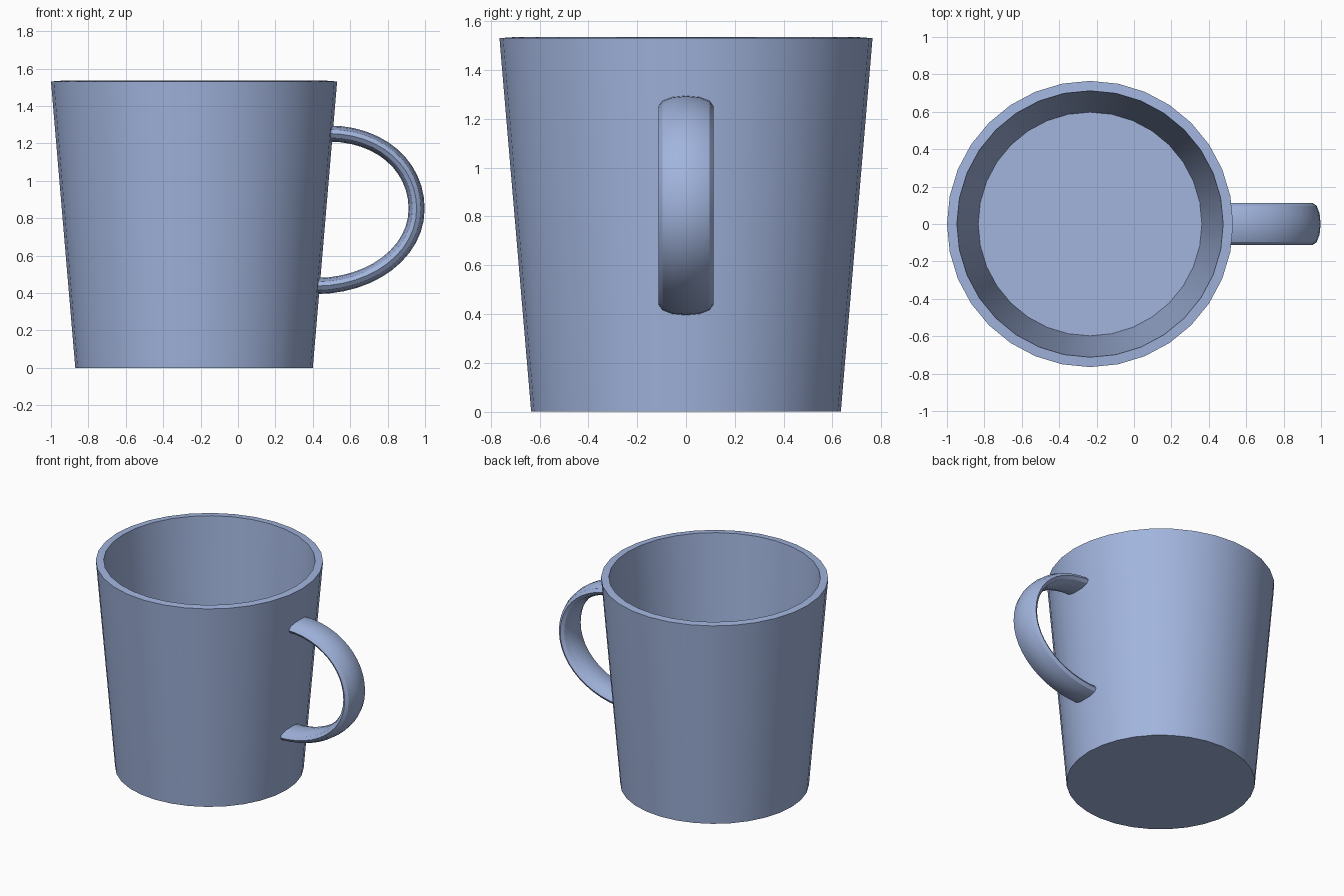
import bpy, bmesh
from math import cos, sin, tau
from mathutils import Vector
from mathutils.geometry import interpolate_bezier

if "Cube" in bpy.data.objects:
    bpy.data.objects.remove(bpy.data.objects["Cube"], do_unlink=True)

# Glaze colour
glaze = bpy.data.materials.new("pale_blue_glaze")
glaze.use_nodes = True
colour = (0.36, 0.46, 0.73, 1)
glaze.diffuse_color = colour
glaze.node_tree.nodes["Principled BSDF"].inputs["Base Color"].default_value = colour


def skin_rings(name, rings):
    """Join successive rings of points with quads and cap both ends."""
    bm = bmesh.new()
    loops = [[bm.verts.new(p) for p in ring] for ring in rings]
    for a, b in zip(loops, loops[1:]):
        for i in range(len(a)):
            j = (i + 1) % len(a)
            bm.faces.new((a[i], a[j], b[j], b[i]))
    bm.faces.new(loops[0])
    bm.faces.new(loops[-1])
    bmesh.ops.recalc_face_normals(bm, faces=bm.faces)
    mesh = bpy.data.meshes.new(name)
    bm.to_mesh(mesh)
    bm.free()
    mesh.materials.append(glaze)
    obj = bpy.data.objects.new(name, mesh)
    bpy.context.collection.objects.link(obj)
    bpy.ops.object.select_all(action='DESELECT')
    obj.select_set(True)
    bpy.context.view_layer.objects.active = obj
    bpy.ops.object.shade_smooth_by_angle(angle=tau / 12)
    return obj


# Mug body: outer wall, rim, inner wall and floor
CENTRE_X, SIDES = -0.235, 32
profile = [(0.635, 0), (0.765, 1.531), (0.712, 1.535), (0.598, 0.037)]
skin_rings("mug_body", [
    [(CENTRE_X + r * cos(tau * i / SIDES), r * sin(tau * i / SIDES), z)
     for i in range(SIDES)] for r, z in profile])

# Handle: flattened oval swept along a D-shaped path into the wall
HALF_WIDTH, HALF_THICK, OVAL_SIDES, STEPS = 0.112, 0.043, 12, 13
top, middle, bottom = Vector((0.48, 0, 1.253)), Vector((0.955, 0, 0.85)), Vector((0.41, 0, 0.437))
out, up = Vector((0.28, 0, 0)), Vector((0, 0, 0.23))
path = interpolate_bezier(top, top + out, middle + up, middle, STEPS)
path += interpolate_bezier(middle, middle - up, bottom + out * 1.1, bottom, STEPS)[1:]

rings = []
for k, point in enumerate(path):
    tangent = (path[min(k + 1, len(path) - 1)] - path[max(k - 1, 0)]).normalized()
    side = Vector((0, 1, 0))
    normal = tangent.cross(side)
    rings.append([point + side * HALF_WIDTH * cos(tau * i / OVAL_SIDES)
                  + normal * HALF_THICK * sin(tau * i / OVAL_SIDES)
                  for i in range(OVAL_SIDES)])
skin_rings("mug_handle", rings)
